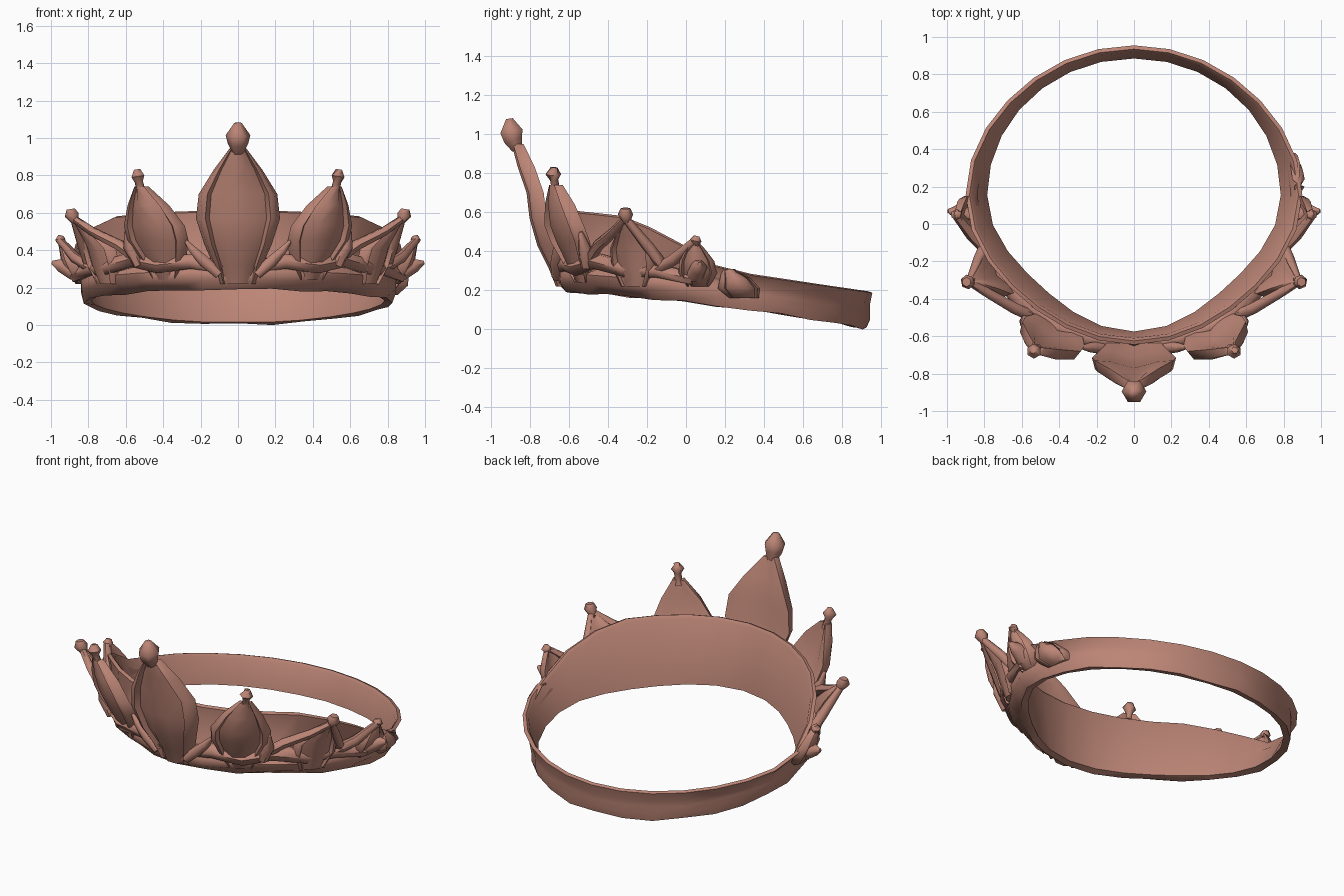
import bpy, bmesh, math
from mathutils import Vector

cube = bpy.data.objects.get("Cube")
if cube:
    bpy.data.objects.remove(cube)

# Single rose metal material
metal = bpy.data.materials.new("rose_metal")
metal.use_nodes = True
colour = (0.50, 0.235, 0.18, 1)
metal.diffuse_color = colour
metal.node_tree.nodes["Principled BSDF"].inputs["Base Color"].default_value = colour


def finish(name, bm, angle=40):
    bmesh.ops.recalc_face_normals(bm, faces=bm.faces)
    mesh = bpy.data.meshes.new(name)
    bm.to_mesh(mesh)
    bm.free()
    mesh.materials.append(metal)
    ob = bpy.data.objects.new(name, mesh)
    bpy.context.collection.objects.link(ob)
    bpy.ops.object.select_all(action='DESELECT')
    ob.select_set(True)
    bpy.context.view_layer.objects.active = ob
    bpy.ops.object.shade_smooth_by_angle(angle=math.radians(angle))


def loft(bm, rings, closed=False):
    """Skin a list of point rings; cap the ends unless the loft is a loop."""
    rows = [[bm.verts.new(p) for p in ring] for ring in rings]
    n = len(rows[0])
    for i in range(len(rows) - (0 if closed else 1)):
        a, b = rows[i], rows[(i + 1) % len(rows)]
        for j in range(n):
            k = (j + 1) % n
            bm.faces.new((a[j], a[k], b[k], b[j]))
    if not closed:
        bm.faces.new(rows[0])
        bm.faces.new(rows[-1])


def interp(points, v):
    for (a, fa), (b, fb) in zip(points, points[1:]):
        if v <= b:
            t = max(0, (v - a) / (b - a))
            return fa + (fb - fa) * t
    return points[-1][1]


CY = 0.155
TOP = [(-0.67, 0.61), (-0.3, 0.57), (-0.12, 0.49), (0.02, 0.41), (0.12, 0.33),
       (0.3, 0.28), (0.6, 0.235), (0.95, 0.185)]
BOTTOM = [(-0.67, 0.195), (0.0, 0.14), (0.4, 0.09), (0.7, 0.045), (0.92, 0.005)]


def ring_point(ang, r, z):
    """Angle 0 is the front; r is the offset from the inner wall."""
    return Vector(((0.785 + r) * math.sin(ang), CY - (0.73 + r) * math.cos(ang), z))


# Band: tall in front, low behind, drawn in at the front quarters, flared at the sides
rings = []
N = 28
for i in range(N):
    a = 2 * math.pi * i / N
    y = CY - 0.78 * math.cos(a)
    b, t = interp(BOTTOM, y), interp(TOP, y)
    front = max(0, min(1, 0.5 - (y - 0.1) * 1.6))
    pull = 0.06 * math.sin(2 * a) ** 2 if math.cos(a) > 0 else 0
    flare = 0.045 * math.sin(a) ** 6
    wave = 0.012 * math.sin(i * 2.3)
    foot = min(0.1, (t - b) * 0.5)
    bulge = 0.05 + 0.035 * front + wave
    rings.append([
        ring_point(a, -pull, b + 0.01), ring_point(a, 0.04 - pull, b + wave * 0.5),
        ring_point(a, bulge - pull * 0.5, b + foot * 0.5),
        ring_point(a, bulge - pull * 0.2, b + foot),
        ring_point(a, 0.055 + wave * 0.4 - pull * 0.4, b + foot * 1.4),
        ring_point(a, 0.07 + flare - pull * 0.3, t),
        ring_point(a, 0.05 + flare - pull * 0.3, t + 0.008),
        ring_point(a, 0.035 + flare - pull * 0.3, t - 0.01)])
bm = bmesh.new()
loft(bm, rings, closed=True)
finish("band", bm, 50)

# Cupped petal cross-section: (side in half widths, outward in units)
SECTION = [(-1, -0.045), (-0.93, 0.0), (-0.78, 0.012), (-0.68, -0.01), (-0.3, 0.02),
           (0.3, 0.02), (0.68, -0.01), (0.78, 0.012), (0.93, 0.0), (1, -0.045),
           (0.6, -0.04), (0, -0.015), (-0.6, -0.04)]


def petal(name, spine, sx, depth=1.0):
    """Spine rows are (x, y, z, half width)."""
    x, y = spine[0][:2]
    out = Vector((x / 0.74, (y - CY) / 0.66, 0)).normalized()
    side = Vector((-out.y, out.x, 0))
    rings = []
    for px, py, pz, w in spine:
        d = depth * min(1, 0.5 + w * 5)
        ring = [Vector((px, py, pz)) + side * (s * w) + out * (o * d) for s, o in SECTION]
        rings.append([(p.x * sx, p.y, p.z) for p in ring])
    bm = bmesh.new()
    loft(bm, rings)
    finish(name, bm, 60)


def strut(name, path, sx, sides=6):
    """Tapered stem through (x, y, z, radius) points."""
    pts = [Vector((p[0] * sx, p[1], p[2])) for p in path]
    rings = []
    for i, p in enumerate(pts):
        d = pts[min(i + 1, len(pts) - 1)] - pts[max(i - 1, 0)]
        q = d.to_track_quat('Z', 'Y')
        rings.append([p + q @ Vector((math.cos(k * math.tau / sides) * path[i][3],
                                      math.sin(k * math.tau / sides) * path[i][3], 0))
                      for k in range(sides)])
    bm = bmesh.new()
    loft(bm, rings)
    finish(name, bm, 60)


# Central petal with a faceted bead on its tip
petal("centre_petal", [(0, -0.64, 0.22, 0.1), (0, -0.68, 0.32, 0.13), (0, -0.735, 0.43, 0.18),
                       (0, -0.775, 0.57, 0.225), (0, -0.79, 0.70, 0.21),
                       (0, -0.835, 0.83, 0.13), (0, -0.875, 0.95, 0.04)], 1, 1.35)
strut("centre_bead", [(0, -0.865, 0.92, 0.03), (0, -0.885, 0.97, 0.055),
                      (0, -0.895, 1.015, 0.066), (0, -0.905, 1.08, 0.02)], 1)

for sx, label in ((1, "left"), (-1, "right")):
    # Second petal and knob
    petal(label + "_front_petal",
          [(0.39, -0.53, 0.24, 0.08), (0.41, -0.575, 0.34, 0.12), (0.445, -0.62, 0.45, 0.175),
           (0.465, -0.65, 0.53, 0.175), (0.495, -0.67, 0.64, 0.115),
           (0.525, -0.68, 0.74, 0.035)], sx, 1.2)
    strut(label + "_front_knob", [(0.515, -0.665, 0.70, 0.025), (0.53, -0.675, 0.765, 0.022),
                                  (0.535, -0.68, 0.795, 0.04), (0.54, -0.675, 0.83, 0.018)], sx)
    # Third petal: a small leaf framed by open stems
    petal(label + "_side_petal",
          [(0.71, -0.27, 0.22, 0.08), (0.74, -0.28, 0.32, 0.13), (0.765, -0.29, 0.41, 0.13),
           (0.81, -0.3, 0.48, 0.08), (0.87, -0.31, 0.56, 0.02)], sx)
    strut(label + "_side_stem_front", [(0.53, -0.50, 0.35, 0.03), (0.64, -0.45, 0.43, 0.03),
                                       (0.78, -0.37, 0.50, 0.025), (0.88, -0.31, 0.57, 0.02)], sx)
    strut(label + "_side_stem_back", [(0.79, -0.1, 0.30, 0.03), (0.83, -0.19, 0.42, 0.03),
                                      (0.88, -0.31, 0.57, 0.02)], sx)
    strut(label + "_side_knob", [(0.87, -0.305, 0.55, 0.02), (0.89, -0.31, 0.59, 0.04),
                                 (0.895, -0.31, 0.62, 0.025)], sx)
    # Fourth petal near the temple
    petal(label + "_temple_petal",
          [(0.85, 0.06, 0.22, 0.06), (0.90, 0.055, 0.29, 0.1), (0.925, 0.05, 0.35, 0.09),
           (0.94, 0.045, 0.41, 0.05), (0.95, 0.04, 0.45, 0.02)], sx)
    strut(label + "_temple_stem", [(0.76, -0.17, 0.29, 0.03), (0.87, -0.06, 0.36, 0.03),
                                   (0.95, 0.04, 0.45, 0.02)], sx)
    strut(label + "_temple_point", [(0.87, 0.05, 0.28, 0.05), (0.94, 0.065, 0.32, 0.045),
                                    (0.995, 0.07, 0.335, 0.01)], sx)
    strut(label + "_temple_knob", [(0.94, 0.045, 0.43, 0.018), (0.95, 0.05, 0.455, 0.03),
                                   (0.945, 0.055, 0.475, 0.018)], sx)
    # Curling leaves that fill the gaps along the rim
    strut(label + "_inner_scroll", [(0.1, -0.66, 0.27, 0.03), (0.18, -0.66, 0.34, 0.035),
                                    (0.24, -0.66, 0.40, 0.025), (0.28, -0.66, 0.45, 0.01)], sx)
    strut(label + "_rim_scroll", [(0.08, -0.64, 0.31, 0.035), (0.25, -0.61, 0.34, 0.045),
                                  (0.42, -0.55, 0.32, 0.05), (0.56, -0.46, 0.35, 0.045),
                                  (0.69, -0.31, 0.31, 0.045), (0.78, -0.14, 0.30, 0.04),
                                  (0.87, 0.04, 0.26, 0.035)], sx)
    strut(label + "_outer_scroll", [(0.53, -0.51, 0.32, 0.03), (0.58, -0.52, 0.42, 0.035),
                                    (0.60, -0.54, 0.50, 0.01)], sx)

# Single leaf lying on the left side of the band, behind the temple
petal("left_rear_leaf", [(0.83, 0.3, 0.16, 0.08), (0.88, 0.28, 0.21, 0.11),
                         (0.89, 0.26, 0.26, 0.08), (0.88, 0.22, 0.31, 0.03)], 1)
